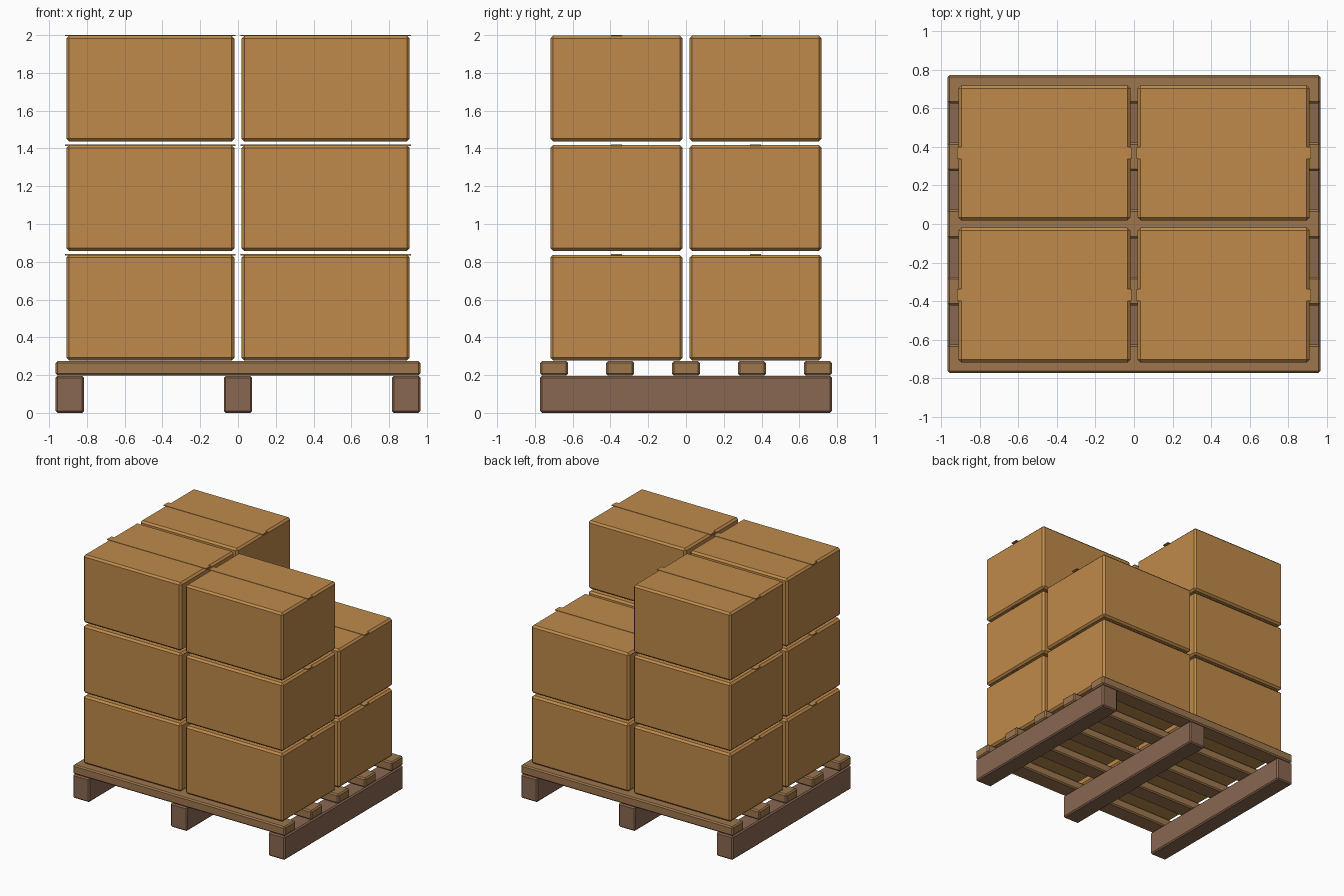
import bpy

cube = bpy.data.objects.get("Cube")
if cube:
    bpy.data.objects.remove(cube, do_unlink=True)


def make_material(name, rgb):
    mat = bpy.data.materials.new(name)
    mat.use_nodes = True
    colour = (*rgb, 1.0)
    mat.diffuse_color = colour
    mat.node_tree.nodes["Principled BSDF"].inputs["Base Color"].default_value = colour
    return mat


cardboard = make_material("cardboard", (0.52, 0.255, 0.068))
slat_wood = make_material("slat wood", (0.34, 0.183, 0.075))
runner_wood = make_material("runner wood", (0.255, 0.137, 0.083))


def block(name, centre, size, mat, bevel=0.0):
    """Axis-aligned block with optional chamfered edges."""
    bpy.ops.mesh.primitive_cube_add(size=1, location=centre)
    obj = bpy.context.object
    obj.name = name
    obj.scale = size
    bpy.ops.object.transform_apply(location=False, rotation=False, scale=True)
    obj.data.materials.append(mat)
    if bevel:
        mod = obj.modifiers.new("chamfer", "BEVEL")
        mod.width = bevel
        mod.segments = 1
    return obj


# Pallet: three runners from front to back
for side, x in (("right", -0.89), ("middle", 0), ("left", 0.89)):
    block(f"runner_{side}", (x, 0, 0.098), (0.15, 1.544, 0.196), runner_wood, 0.01)

# Pallet: five deck slats across the runners
for i in range(5):
    y = (i - 2) * 0.349
    block(f"deck_slat_{i + 1}", (0, y, 0.236), (1.93, 0.148, 0.076), slat_wood, 0.01)

# Cartons: three layers of four, with the back left one missing on top
box_size = (0.89, 0.70, 0.56)
for layer in range(3):
    bottom = 0.277 + layer * 0.58
    top = bottom + box_size[2]
    for side, x in (("right", -0.464), ("left", 0.464)):
        for end, y in (("front", -0.368), ("back", 0.368)):
            if layer == 2 and side == "left" and end == "back":
                continue
            tag = f"{end}_{side}_{layer + 1}"
            block(f"carton_{tag}", (x, y, bottom + box_size[2] / 2),
                  box_size, cardboard, 0.015)
            # Sealing strip along the lid, just past both ends
            block(f"sealing_strip_{tag}", (x, y, top), (0.904, 0.06, 0.006), cardboard)
